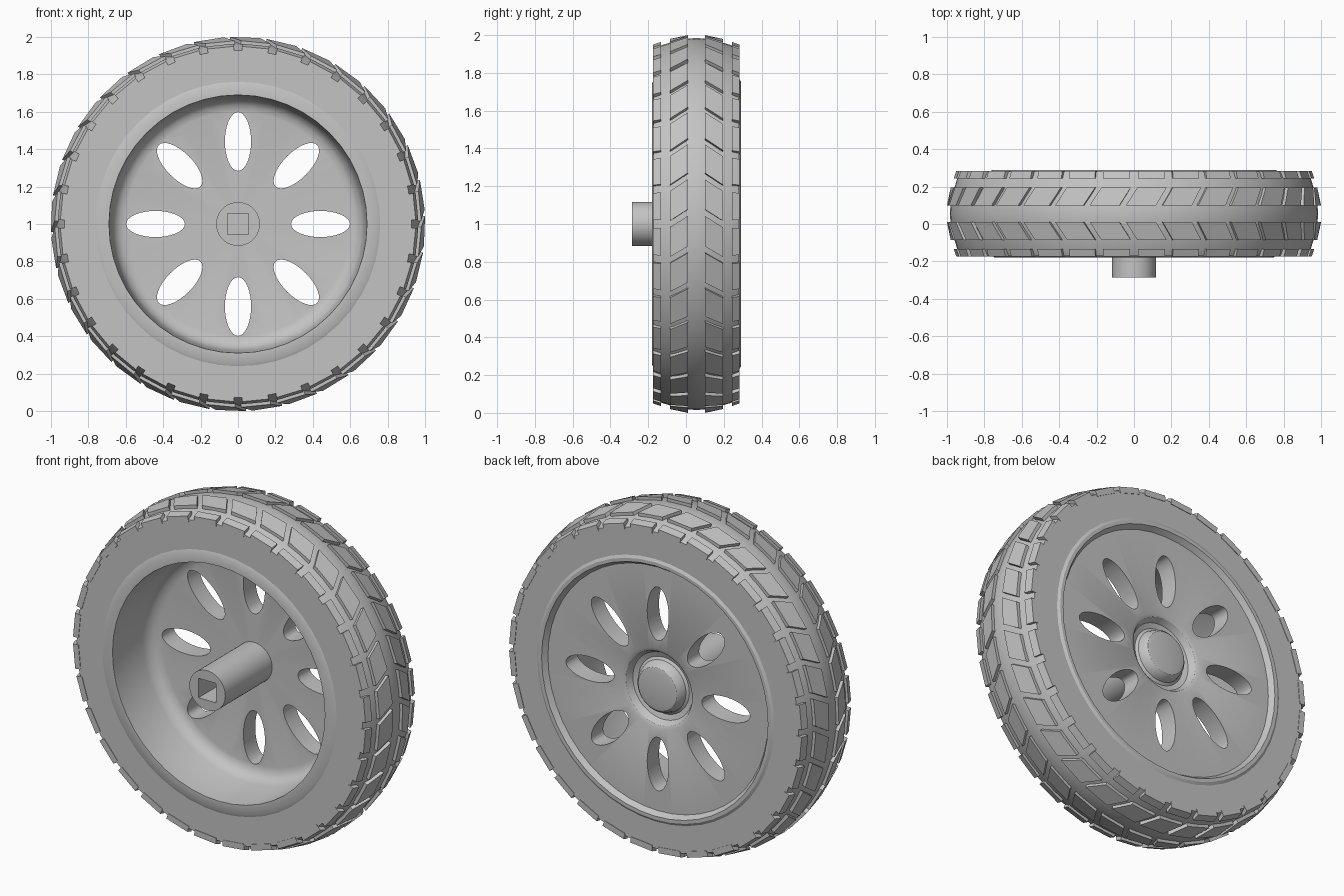
import bpy, bmesh, math

if "Cube" in bpy.data.objects:
    bpy.data.objects.remove(bpy.data.objects["Cube"])

MID = 0.055      # y of the tyre's middle plane
COUNT = 32       # tread pitches around the tyre

grey = bpy.data.materials.new("plain_grey")
grey.diffuse_color = (0.55, 0.55, 0.55, 1)
grey.use_nodes = True
grey.node_tree.nodes["Principled BSDF"].inputs["Base Color"].default_value = grey.diffuse_color


def polar(r, a, y):
    """Point at radius r and angle a around the axle."""
    return (r * math.cos(a), y, 1 + r * math.sin(a))


def finish(bm, name):
    bmesh.ops.remove_doubles(bm, verts=bm.verts, dist=1e-5)
    bmesh.ops.recalc_face_normals(bm, faces=bm.faces)
    mesh = bpy.data.meshes.new(name)
    bm.to_mesh(mesh)
    bm.free()
    mesh.materials.append(grey)
    ob = bpy.data.objects.new(name, mesh)
    bpy.context.collection.objects.link(ob)
    return ob


def select(ob):
    bpy.ops.object.select_all(action='DESELECT')
    ob.select_set(True)
    bpy.context.view_layer.objects.active = ob


def smooth(ob, angle=30):
    select(ob)
    bpy.ops.object.shade_smooth_by_angle(angle=math.radians(angle))


def lathe(name, profile, n, closed):
    """Spin (radius, y) points around the axle; closed joins last to first."""
    bm = bmesh.new()
    rings = []
    for r, y in profile:
        if r == 0:
            rings.append([bm.verts.new(polar(0, 0, y))] * n)
        else:
            rings.append([bm.verts.new(polar(r, math.tau * i / n, y))
                          for i in range(n)])
    pairs = list(zip(rings, rings[1:]))
    if closed:
        pairs.append((rings[-1], rings[0]))
    for p, q in pairs:
        for i in range(n):
            j = (i + 1) % n
            bm.faces.new(dict.fromkeys((p[i], p[j], q[j], q[i])))
    return finish(bm, name)


def cut(ob, cutter):
    mod = ob.modifiers.new("cut", 'BOOLEAN')
    mod.operation = 'DIFFERENCE'
    mod.solver = 'EXACT'
    mod.object = cutter
    select(ob)
    bpy.ops.object.modifier_apply(modifier=mod.name)
    bpy.data.objects.remove(cutter)


def prism(bm, outline, y0, y1):
    """Closed prism along y from (x, z) points."""
    a = [bm.verts.new((x, y0, z)) for x, z in outline]
    b = [bm.verts.new((x, y1, z)) for x, z in outline]
    n = len(a)
    bm.faces.new(a)
    bm.faces.new(b[::-1])
    for i in range(n):
        j = (i + 1) % n
        bm.faces.new((a[i], b[i], b[j], a[j]))


def tread(name, d0, r0, d1, r1, fill, skew):
    """Ring of raised blocks on both sides of the middle plane.
    d = distance from the middle, r = outer radius there."""
    bm = bmesh.new()
    pitch = math.tau / COUNT
    for side in (-1, 1):
        for k in range(COUNT):
            mid = (k + 0.5) * pitch
            v = []
            for d, r, s in ((d0, r0, skew), (d1, r1, 0)):
                for off in (-1, 1):
                    a = mid + s + off * fill * pitch / 2
                    for rad in (0.915, r):
                        v.append(bm.verts.new(polar(rad, a, MID + side * d)))
            for f in ((0, 1, 3, 2), (4, 6, 7, 5), (0, 4, 5, 1),
                      (2, 3, 7, 6), (1, 5, 7, 3), (0, 2, 6, 4)):
                bm.faces.new([v[i] for i in f])
    return finish(bm, name)


# Tyre carcass: rounded crown, flat side walls
half = [(0.045, 0.981), (0.09, 0.973), (0.14, 0.960), (0.19, 0.945),
        (0.226, 0.928), (0.226, 0.755)]
crown = [(r, MID - d) for d, r in reversed(half)] + [(0.985, MID)] + \
        [(r, MID + d) for d, r in half]
smooth(lathe("tyre", crown, 64, True))

# Slanted tread blocks and shoulder lugs
tread("tread_blocks", 0.045, 1.001, 0.14, 0.980, 0.82, 0.06)
tread("shoulder_lugs", 0.188, 0.964, 0.229, 0.950, 0.77, 0.0)

# Rim with barrel, dished disc, and a boss in a round recess at the back
rim_profile = [
    (0, 0.15), (0.60, 0.15), (0.632, 0.143), (0.66, 0.12), (0.676, 0.08),
    (0.69, -0.179), (0.745, -0.179), (0.772, -0.165), (0.772, 0.28),
    (0.755, 0.29), (0.735, 0.29), (0.715, 0.26), (0.235, 0.26),
    (0.215, 0.25), (0.195, 0.215), (0.165, 0.205), (0.15, 0.215),
    (0.14, 0.25), (0.125, 0.265), (0.10, 0.27), (0, 0.27)]
rim = lathe("rim", rim_profile, 48, False)

# Eight oval openings through the disc
bm = bmesh.new()
for k in range(8):
    a = k * math.tau / 8
    oval = []
    for i in range(32):
        t = math.tau * i / 32
        u, w = 0.441 + 0.157 * math.cos(t), 0.07 * math.sin(t)
        oval.append((u * math.cos(a) - w * math.sin(a),
                     1 + u * math.sin(a) + w * math.cos(a)))
    prism(bm, oval, 0.05, 0.4)
cut(rim, finish(bm, "opening_cutter"))
smooth(rim)

# Axle shaft with a square socket
shaft = lathe("axle_shaft", [(0, -0.285), (0.117, -0.285), (0.117, 0.17),
                             (0, 0.17)], 40, False)
bm = bmesh.new()
s = 0.057
prism(bm, [(-s, 1 - s), (s, 1 - s), (s, 1 + s), (-s, 1 + s)], -0.4, 0.13)
cut(shaft, finish(bm, "socket_cutter"))
smooth(shaft)
